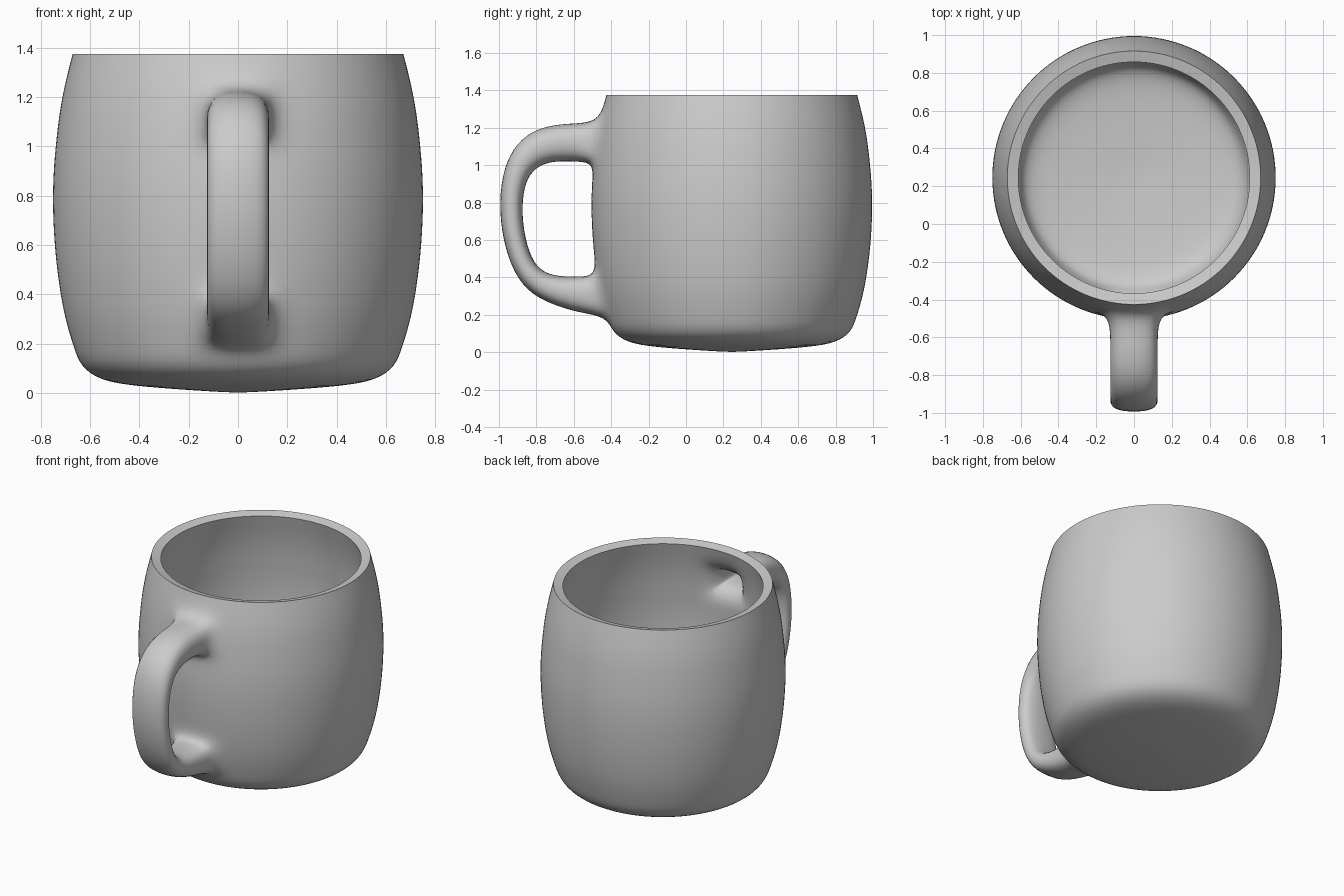
import bpy, bmesh, math

if "Cube" in bpy.data.objects:
    bpy.data.objects.remove(bpy.data.objects["Cube"])

SEG = 32          # cage columns around the body
CY = 0.245        # body axis in y

bm = bmesh.new()

# Body: outer profile (radius, height) revolved, column 0 faces the front
profile = [(0.2, 0.012), (0.42, 0.028), (0.56, 0.05), (0.642, 0.105), (0.672, 0.19),
           (0.705, 0.30), (0.726, 0.41), (0.746, 0.56), (0.757, 0.75), (0.753, 0.90),
           (0.743, 1.01), (0.731, 1.12), (0.71, 1.24), (0.675, 1.375)]
LOW, HIGH = 4, 10  # first profile row of each 2x2 handle opening


def ring(r, z):
    return [bm.verts.new((r * math.sin(2 * math.pi * i / SEG),
                          CY - r * math.cos(2 * math.pi * i / SEG), z))
            for i in range(SEG)]


def skin(a, b, skip=()):
    n = len(a)
    for i in range(n):
        if i not in skip:
            j = (i + 1) % n
            bm.faces.new((a[i], a[j], b[j], b[i]))


rings = [ring(r, z) for r, z in profile]
open_rows = (LOW, LOW + 1, HIGH, HIGH + 1)
for k in range(len(rings) - 1):
    skin(rings[k], rings[k + 1], (SEG - 1, 0) if k in open_rows else ())
centre = bm.verts.new((0, CY, 0.0))
for i in range(SEG):
    bm.faces.new((centre, rings[0][(i + 1) % SEG], rings[0][i]))


# Handle: eight-sided sections between an outer and an inner contour (y, z)
def opening(row, outer_up):
    up, mid, low = rings[row + 2], rings[row + 1], rings[row]
    if not outer_up:
        up, low = low, up
    return [up[0], up[1], mid[1], low[1], low[0], low[-1], mid[-1], up[-1]]


outer = [(-0.57, 1.222), (-0.67, 1.22), (-0.80, 1.195), (-0.905, 1.12), (-0.975, 0.99),
         (-1.0, 0.80), (-0.98, 0.60), (-0.92, 0.42), (-0.83, 0.31), (-0.70, 0.25),
         (-0.57, 0.212)]
inner = [(-0.57, 1.02), (-0.64, 1.022), (-0.73, 1.02), (-0.81, 0.985), (-0.86, 0.91),
         (-0.878, 0.79), (-0.87, 0.65), (-0.83, 0.50), (-0.77, 0.43), (-0.69, 0.405),
         (-0.57, 0.402)]
C = 0.82
section = [(0, 1), (C, C), (1, 0), (C, -C), (0, -1), (-C, -C), (-1, 0), (-C, C)]
loops = [opening(HIGH, True)]
for (oy, oz), (iy, iz) in zip(outer, inner):
    cy, cz = (oy + iy) / 2, (oz + iz) / 2
    hy, hz = (oy - iy) / 2 * 1.07, (oz - iz) / 2 * 1.07
    loops.append([bm.verts.new((0.133 * s, cy + hy * t, cz + hz * t)) for s, t in section])
loops.append(opening(LOW, False))
for a, b in zip(loops, loops[1:]):
    skin(a, b)

bmesh.ops.recalc_face_normals(bm, faces=bm.faces)
if centre.normal.z > 0 or sum(f.normal.z for f in centre.link_faces) > 0:
    bmesh.ops.reverse_faces(bm, faces=bm.faces)
mesh = bpy.data.meshes.new("mug")
bm.to_mesh(mesh)
bm.free()
mug = bpy.data.objects.new("mug", mesh)
bpy.context.collection.objects.link(mug)

# Smooth the cage, then give the wall its thickness
sub = mug.modifiers.new("smooth", 'SUBSURF')
sub.levels = sub.render_levels = 2
wall = mug.modifiers.new("wall", 'SOLIDIFY')
wall.thickness = 0.06
wall.offset = -1

bpy.context.view_layer.objects.active = mug
mug.select_set(True)
bpy.ops.object.convert(target='MESH')
bpy.ops.object.shade_smooth_by_angle(angle=math.radians(40))
